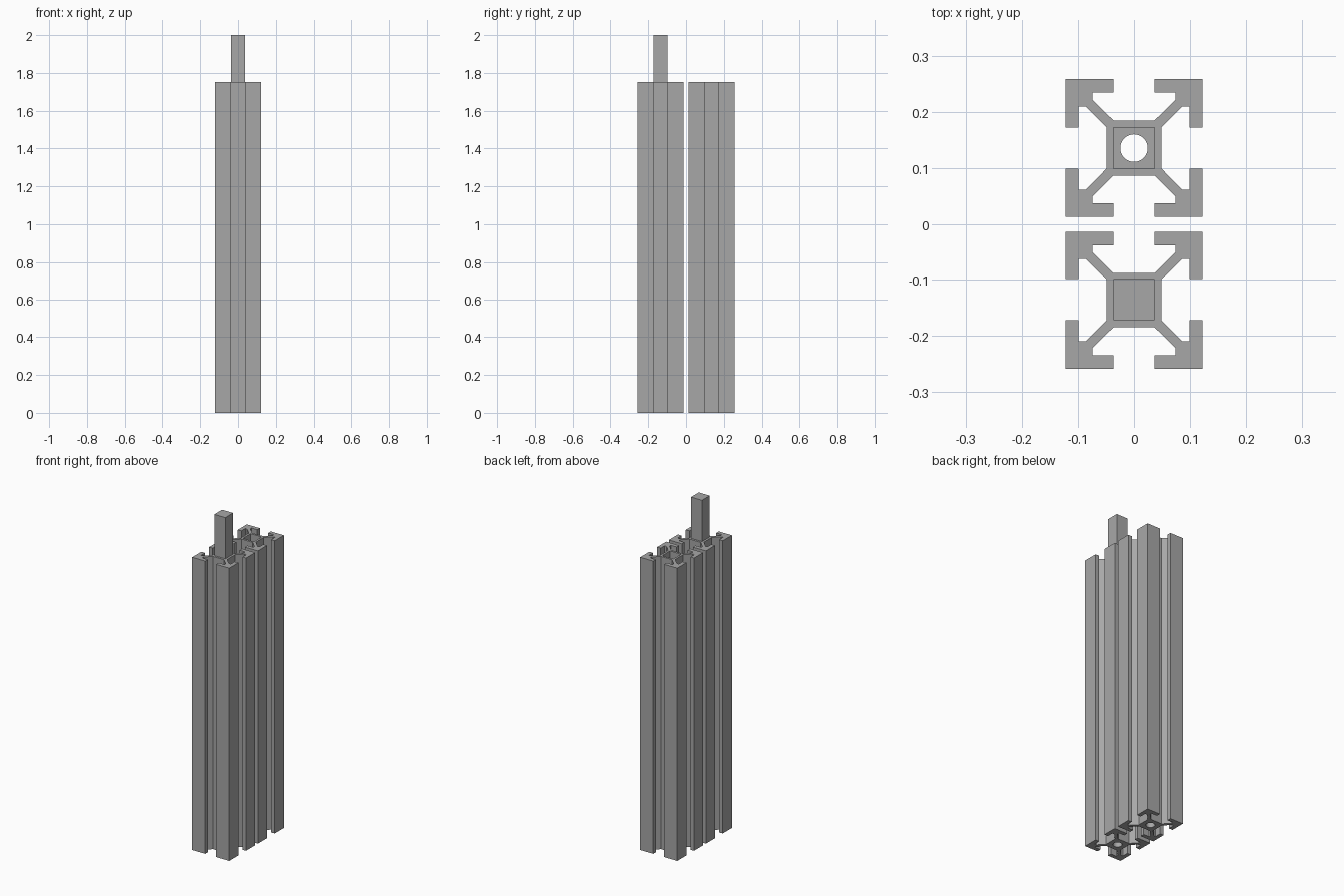
import bpy
import bmesh
import math
from mathutils import Matrix, Vector

if "Cube" in bpy.data.objects:
    bpy.data.objects.remove(bpy.data.objects["Cube"], do_unlink=True)

BODY_H = 1.753      # height of the slotted bars
TOTAL_H = 2.0       # height of the tenon tip
OFFSET_Y = 0.1355   # distance of each bar axis from the centre
TENON = 0.0365      # half width of the tenon, socket and slot mouth
BORE = 0.0245       # radius of the centre bore

grey = bpy.data.materials.new("aluminium_grey")
grey.use_nodes = True
colour = (0.39, 0.39, 0.39, 1.0)
grey.diffuse_color = colour
grey.node_tree.nodes["Principled BSDF"].inputs["Base Color"].default_value = colour


def make_object(name, bm):
    bmesh.ops.recalc_face_normals(bm, faces=bm.faces)
    mesh = bpy.data.meshes.new(name)
    bm.to_mesh(mesh)
    bm.free()
    mesh.materials.append(grey)
    obj = bpy.data.objects.new(name, mesh)
    bpy.context.collection.objects.link(obj)
    return obj


def slot_profile():
    # half of one corner, mirrored on its diagonal, then turned four times
    half = [(0.049, TENON), (0.086, 0.074), (0.0985, 0.074),
            (0.0985, TENON), (0.1225, TENON)]
    corner = half + [(0.1225, 0.1225)] + [(y, x) for x, y in reversed(half)]
    points = []
    for turn in range(4):
        spin = Matrix.Rotation(turn * math.pi / 2, 3, "Z")
        points += [spin @ Vector((x, y, 0)) for x, y in corner]
    return points


def slotted_bar(name, y):
    bm = bmesh.new()
    shift = Vector((0, y, 0))
    base = bm.faces.new([bm.verts.new(p + shift) for p in slot_profile()])
    grown = bmesh.ops.extrude_face_region(bm, geom=[base], use_keep_orig=True)
    top = [v for v in grown["geom"] if isinstance(v, bmesh.types.BMVert)]
    bmesh.ops.translate(bm, verts=top, vec=(0, 0, BODY_H))
    return make_object(name, bm)


def box(name, half, y, z0, z1):
    bm = bmesh.new()
    place = Matrix.Translation((0, y, (z0 + z1) / 2))
    size = Matrix.Diagonal((2 * half, 2 * half, z1 - z0, 1))
    bmesh.ops.create_cube(bm, size=1, matrix=place @ size)
    return make_object(name, bm)


def bore_cutter(y):
    bm = bmesh.new()
    bmesh.ops.create_cone(bm, cap_ends=True, segments=48, radius1=BORE, radius2=BORE,
                          depth=2 * BODY_H, matrix=Matrix.Translation((0, y, BODY_H / 2)))
    return make_object("bore_cutter", bm)


def combine(target, tool, operation):
    mod = target.modifiers.new(operation.lower(), "BOOLEAN")
    mod.object = tool
    mod.operation = operation
    mod.solver = "EXACT"
    bpy.context.view_layer.objects.active = target
    bpy.ops.object.modifier_apply(modifier=mod.name)
    bpy.data.objects.remove(tool, do_unlink=True)


# Front bar, bored from below, with a square tenon on its core
front_bar = slotted_bar("front_bar", -OFFSET_Y)
combine(front_bar, bore_cutter(-OFFSET_Y), "DIFFERENCE")
tenon = box("tenon", TENON, -OFFSET_Y, BODY_H, TOTAL_H)

# Rear bar, bored through, with a matching square socket in its core
rear_bar = slotted_bar("rear_bar", OFFSET_Y)
combine(rear_bar, bore_cutter(OFFSET_Y), "DIFFERENCE")
socket_floor = 2 * BODY_H - TOTAL_H
combine(rear_bar, box("socket_cutter", TENON, OFFSET_Y, socket_floor, TOTAL_H), "DIFFERENCE")

# Round bores shaded smooth, all other edges sharp
bpy.ops.object.select_all(action="DESELECT")
for bar in (front_bar, rear_bar):
    bar.select_set(True)
bpy.context.view_layer.objects.active = front_bar
bpy.ops.object.shade_smooth_by_angle(angle=math.radians(30))
